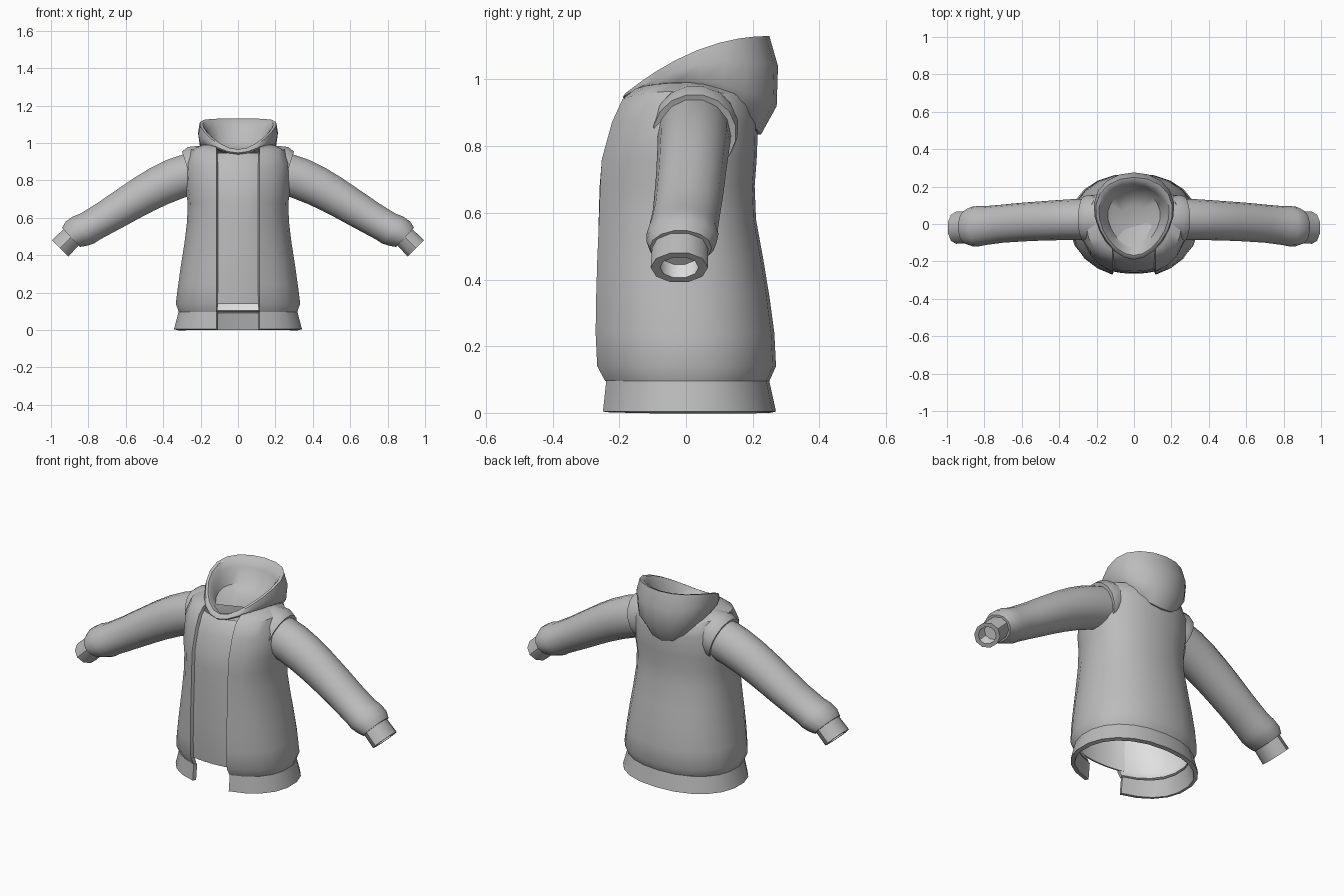
import bpy, bmesh, math
from mathutils import Vector

if "Cube" in bpy.data.objects:
    bpy.data.objects.remove(bpy.data.objects["Cube"])


def material(name, v):
    m = bpy.data.materials.new(name)
    m.diffuse_color = (v, v, v, 1)
    m.use_nodes = True
    m.node_tree.nodes["Principled BSDF"].inputs["Base Color"].default_value = m.diffuse_color
    return m


GREY = material("grey cloth", 0.5)
LINING = material("light lining", 0.75)
EXP = 2.2          # squareness of the torso section
OPEN = 0.115       # half width of the front opening


def loft(name, rings, closed=True, caps=(False, False), fix=False,
         solid=0, inner=0, mirror=False, lining_from=None):
    """Skin a list of point rings, then finish and smooth the part."""
    bm = bmesh.new()
    vs = [[bm.verts.new(p) for p in r] for r in rings]
    n = len(rings[0])
    for k in range(len(rings) - 1):
        for i in range(n if closed else n - 1):
            j = (i + 1) % n
            f = bm.faces.new((vs[k][i], vs[k][j], vs[k + 1][j], vs[k + 1][i]))
            if lining_from is not None and k >= lining_from:
                f.material_index = 1
    if caps[0]:
        bm.faces.new(vs[0][::-1])
    if caps[1]:
        f = bm.faces.new(vs[-1])
        f.material_index = 0 if lining_from is None else 1
    if fix:
        bmesh.ops.recalc_face_normals(bm, faces=bm.faces)
    me = bpy.data.meshes.new(name)
    bm.to_mesh(me)
    bm.free()
    me.materials.append(GREY)
    me.materials.append(LINING)
    ob = bpy.data.objects.new(name, me)
    bpy.context.collection.objects.link(ob)
    if solid:
        m = ob.modifiers.new("thickness", 'SOLIDIFY')
        m.thickness, m.offset = solid, -1
        m.material_offset = inner
    if mirror:
        ob.modifiers.new("mirror", 'MIRROR')
    bpy.ops.object.select_all(action='DESELECT')
    ob.select_set(True)
    bpy.context.view_layer.objects.active = ob
    bpy.ops.object.convert(target='MESH')
    bpy.ops.object.shade_smooth_by_angle(angle=math.radians(42))
    return ob


def spow(v, p):
    return math.copysign(abs(v) ** p, v)


def jacket_ring(z, a, front, back, lift=0, n=21):
    """Section running from one front edge round the back to the other."""
    p = 2 / EXP
    t0 = -math.acos((OPEN / a) ** (1 / p))
    pts = []
    for i in range(n):
        t = t0 + (math.pi - 2 * t0) * i / (n - 1)
        c, s = math.cos(t), math.sin(t)
        x = a * spow(c, p)
        y = spow(s, p) * (back if s > 0 else front * 1.04)
        pts.append((x, y, z + lift * abs(x) / a))
    return pts


# z, half width, front depth, back depth, shoulder lift
BODY = [(.095, .318, .245, .25, 0), (.14, .335, .268, .27, 0),
        (.24, .322, .274, .265, 0), (.35, .306, .274, .25, 0),
        (.46, .288, .273, .232, 0), (.58, .273, .27, .21, 0),
        (.68, .27, .267, .206, 0), (.76, .282, .26, .212, 0),
        (.86, .284, .228, .216, .03), (.92, .255, .2, .205, .045),
        (.945, .19, .175, .18, .045), (.95, .15, .14, .14, .045)]
loft("jacket_body", [jacket_ring(*r) for r in BODY], closed=False,
     solid=.02, inner=1)

# Waistband
loft("waistband", [jacket_ring(.004, .345, .25, .27),
                   jacket_ring(.095, .32, .242, .25)], closed=False, solid=.022)


# Shirt panel behind the front opening
def panel_row(z, a, front):
    xs = [-.14 + .28 * i / 8 for i in range(9)]
    return [(x, -front * .97 * (1 - (abs(x) / a) ** EXP) ** (1 / EXP), z)
            for x in xs]


loft("shirt_front", [panel_row(r[0], r[1], r[2]) for r in BODY[1:-1]],
     closed=False, solid=.008, inner=1)


def arm_ring(x, y, z, ru, ry, tilt, n=12):
    """Section square to an axis that dips outward by tilt degrees."""
    a = math.radians(tilt)
    up = Vector((math.sin(a), 0, math.cos(a)))
    return [Vector((x, y, z)) + up * ru * math.cos(t) + Vector((0, ry, 0)) * math.sin(t)
            for t in (math.tau * (i + .5) / n for i in range(n))]


# Shoulder caps around the armholes
loft("shoulder_cap", [arm_ring(*r, n=16) for r in (
    (.17, .03, .89, .10, .115, 8), (.235, .028, .853, .132, .13, 14),
    (.262, .026, .838, .124, .125, 18), (.258, .026, .838, .10, .10, 18))],
     caps=(True, True), fix=True, mirror=True)

# Sleeves
loft("sleeve", [arm_ring(*r, n=14) for r in (
    (.235, .025, .84, .115, .11, 20), (.33, .024, .81, .114, .109, 23),
    (.42, .02, .77, .11, .107, 27), (.50, .016, .727, .105, .105, 29),
    (.57, .012, .685, .10, .104, 31), (.64, .007, .642, .096, .103, 33),
    (.70, .002, .605, .092, .102, 35), (.79, -.008, .553, .089, .104, 37),
    (.825, -.011, .535, .094, .108, 38), (.865, -.013, .515, .088, .106, 41),
    (.893, -.016, .495, .072, .093, 43))],
     caps=(True, True), fix=True, mirror=True)

# Hollow cuffs
loft("cuff", [arm_ring(*r, n=10) for r in (
    (.875, -.018, .512, .062, .083, 45), (.952, -.02, .436, .065, .086, 45),
    (.952, -.02, .436, .045, .058, 45), (.912, -.02, .476, .045, .058, 45))],
     caps=(True, True), fix=True, mirror=True, lining_from=2)


def hood_ring(hx, yf, yb, zf, zm, zb, n=20):
    """Egg-shaped loop, wider at the back, bent through three heights."""
    pts = []
    for i in range(n):
        t = math.tau * i / n
        s = math.sin(t)
        x = hx * math.cos(t) * (1 + .2 * s) * .985
        y = (yf + yb) / 2 + s * (yb - yf) / 2
        z = zm + s * (zb - zf) / 2 + s * s * ((zf + zb) / 2 - zm)
        pts.append((x, y, z))
    return pts


# Lowered hood: outside, rolled rim, then the inner bowl
loft("hood", [hood_ring(*r) for r in (
    (.165, -.16, .20, .93, .965, .835), (.18, -.172, .225, .936, .975, .835),
    (.205, -.185, .272, .942, .995, .92), (.215, -.19, .276, .947, 1.045, 1.04),
    (.205, -.182, .25, .958, 1.088, 1.13), (.188, -.168, .228, .966, 1.085, 1.122),
    (.168, -.15, .205, .962, 1.06, 1.08), (.14, -.125, .17, .945, .985, 1.0),
    (.07, -.07, .10, .94, .955, .965))],
     caps=(True, True), fix=True)
